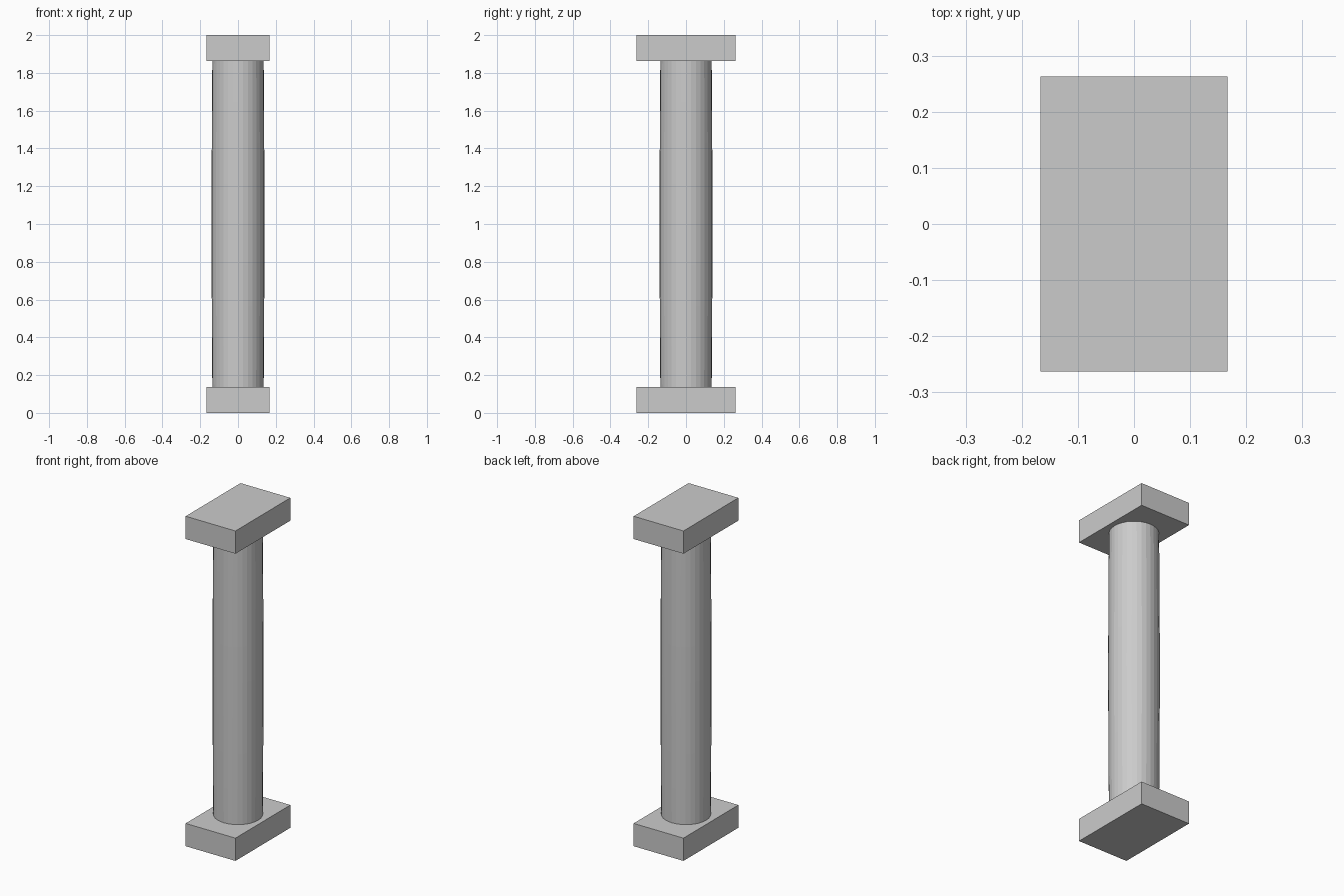
import bpy, bmesh, math

if "Cube" in bpy.data.objects:
    bpy.data.objects.remove(bpy.data.objects["Cube"])

HALF_X, HALF_Y, SLAB_H, HEIGHT = 0.167, 0.263, 0.138, 2.0
SIDES = 32


def make_object(name, bm):
    bmesh.ops.recalc_face_normals(bm, faces=bm.faces)
    mesh = bpy.data.meshes.new(name)
    bm.to_mesh(mesh)
    bm.free()
    obj = bpy.data.objects.new(name, mesh)
    bpy.context.collection.objects.link(obj)
    return obj


def slab(name, z):
    bm = bmesh.new()
    bmesh.ops.create_cube(bm, size=1)
    for v in bm.verts:
        v.co = (v.co.x * 2 * HALF_X, v.co.y * 2 * HALF_Y, v.co.z * SLAB_H + z)
    return make_object(name, bm)


# Rectangular slabs at foot and head
slab("base_slab", SLAB_H / 2)
slab("top_slab", HEIGHT - SLAB_H / 2)

# Round shaft, very slightly swollen toward the middle
bm = bmesh.new()
rings = []
STEPS = 8
for i in range(STEPS + 1):
    t = i / STEPS
    r = 0.136 + 0.004 * math.sin(math.pi * t)
    z = SLAB_H + t * (HEIGHT - 2 * SLAB_H)
    rings.append([bm.verts.new((r * math.cos(a), r * math.sin(a), z))
                  for a in (2 * math.pi * k / SIDES for k in range(SIDES))])
for low, high in zip(rings, rings[1:]):
    for k in range(SIDES):
        n = (k + 1) % SIDES
        bm.faces.new((low[k], low[n], high[n], high[k]))
bm.faces.new(rings[0][::-1])
bm.faces.new(rings[-1])
make_object("column_shaft", bm)
